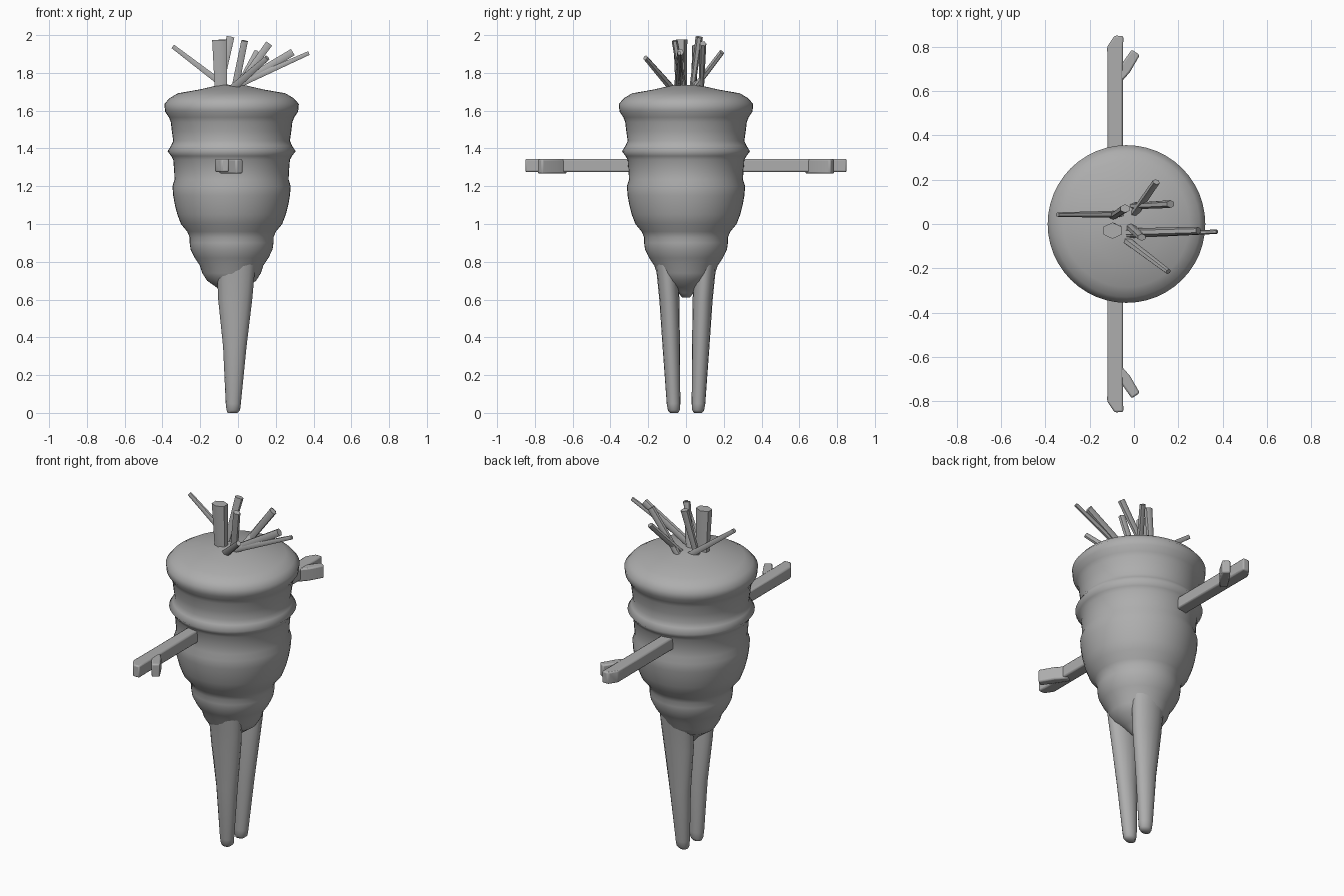
import bpy, bmesh, math
from mathutils import Vector

if "Cube" in bpy.data.objects:
    bpy.data.objects.remove(bpy.data.objects["Cube"], do_unlink=True)

# One plain grey for the whole figure
grey = bpy.data.materials.new("plain grey")
grey.use_nodes = True
colour = (0.42, 0.42, 0.42, 1)
grey.diffuse_color = colour
grey.node_tree.nodes["Principled BSDF"].inputs["Base Color"].default_value = colour


def tube(name, path, sizes, sides=8, ref=(0, 1, 0), phase=0.0, angle=50):
    """Loft elliptical rings along a path; a size is (along ref, across ref)."""
    path = [Vector(p) for p in path]
    d = (path[-1] - path[0]).normalized()
    ref = Vector(ref)
    u = (ref - d * d.dot(ref)).normalized()
    v = d.cross(u)
    bm = bmesh.new()
    rings = []
    for p, (a, b) in zip(path, sizes):
        angles = [phase + math.tau * i / sides for i in range(sides)]
        rings.append([bm.verts.new(p + u * a * math.cos(t) + v * b * math.sin(t))
                      for t in angles])
    for low, high in zip(rings, rings[1:]):
        for i in range(sides):
            j = (i + 1) % sides
            bm.faces.new((low[i], low[j], high[j], high[i]))
    bm.faces.new(rings[0][::-1])
    bm.faces.new(rings[-1])
    bmesh.ops.recalc_face_normals(bm, faces=bm.faces)
    mesh = bpy.data.meshes.new(name)
    bm.to_mesh(mesh)
    bm.free()
    mesh.materials.append(grey)
    obj = bpy.data.objects.new(name, mesh)
    bpy.context.collection.objects.link(obj)
    bpy.ops.object.select_all(action="DESELECT")
    obj.select_set(True)
    bpy.context.view_layer.objects.active = obj
    bpy.ops.object.shade_smooth_by_angle(angle=math.radians(angle))
    return obj


# Ridged root body: radius and height
profile = [(.02, .61), (.04, .635), (.08, .665), (.13, .7), (.155, .74), (.168, .78),
           (.195, .82), (.217, .865), (.222, .9), (.222, .93), (.235, .96), (.268, 1.0),
           (.287, 1.05), (.3, 1.1), (.309, 1.15), (.313, 1.2), (.302, 1.235),
           (.304, 1.28), (.309, 1.34), (.32, 1.36), (.339, 1.385), (.32, 1.415),
           (.309, 1.44), (.316, 1.49), (.322, 1.54), (.332, 1.565), (.352, 1.595),
           (.356, 1.635), (.33, 1.665), (.285, 1.692), (.17, 1.712), (.07, 1.735)]
tube("body", [(-.034, 0, z) for r, z in profile], [(r, r) for r, z in profile],
     sides=48, angle=80)

for side, label in ((-1, "front"), (1, "back")):
    # Tapering legs
    legs = [(-.03, .062, 0, .025, .022), (-.025, .064, .015, .036, .032),
            (-.025, .066, .05, .04, .036), (-.017, .078, .35, .062, .046),
            (-.015, .088, .6, .09, .053), (-.012, .097, .72, .098, .056),
            (-.015, .105, .84, .11, .062)]
    tube(label + "_leg", [(x, y * side, z) for x, y, z, a, b in legs],
         [(a, b) for x, y, z, a, b in legs], sides=16, ref=(1, 0, 0), angle=60)

    # Square arms with a slanted finger and a branching thumb
    arm = [(-.085, .2, .035), (-.085, .68, .035), (-.085, .8, .036), (-.068, .85, .02)]
    root = math.sqrt(2)
    parts = [tube(label + "_arm", [(x, y * side, 1.31) for x, y, w in arm],
                  [(w * root, .035 * root) for x, y, w in arm],
                  sides=4, ref=(1, 0, 0), phase=math.pi / 4)]
    thumb = [(-.085, .64, .02), (-.04, .7, .026), (.008, .775, .022)]
    parts.append(tube(label + "_thumb", [(x, y * side, 1.305) for x, y, w in thumb],
                      [(.038 * root, w * root) for x, y, w in thumb],
                      sides=4, ref=(0, 0, 1), phase=math.pi / 4))
    for part in parts:
        bevel = part.modifiers.new("soft edges", "BEVEL")
        bevel.width = .008
        bevel.segments = 2

# Leaf stalks on the crown: base, tip, base and tip half-widths
stalks = [((-.09, -.025, 1.7), (-.097, -.03, 1.975), .038, .046),
          ((-.03, .045, 1.7), (-.345, .042, 1.94), .02, .013),
          ((-.08, -.05, 1.7), (.375, -.035, 1.905), .02, .012),
          ((-.06, -.04, 1.7), (.29, -.03, 1.91), .024, .022),
          ((-.02, .08, 1.7), (.165, .09, 1.955), .018, .022),
          ((-.1, .03, 1.7), (-.04, .07, 1.99), .018, .024),
          ((-.02, -.01, 1.7), (.035, -.06, 1.97), .022, .02),
          ((-.05, -.06, 1.7), (.155, -.215, 1.88), .024, .016),
          ((-.01, .03, 1.7), (.1, .19, 1.91), .02, .018)]
for n, (base, tip, w0, w1) in enumerate(stalks, 1):
    middle = Vector(base).lerp(Vector(tip), .55)
    tube(f"leaf_stalk_{n}", [base, middle, tip],
         [(w * .8, w) for w in (w0, (w0 + w1) / 2, w1)], sides=6, angle=65)
